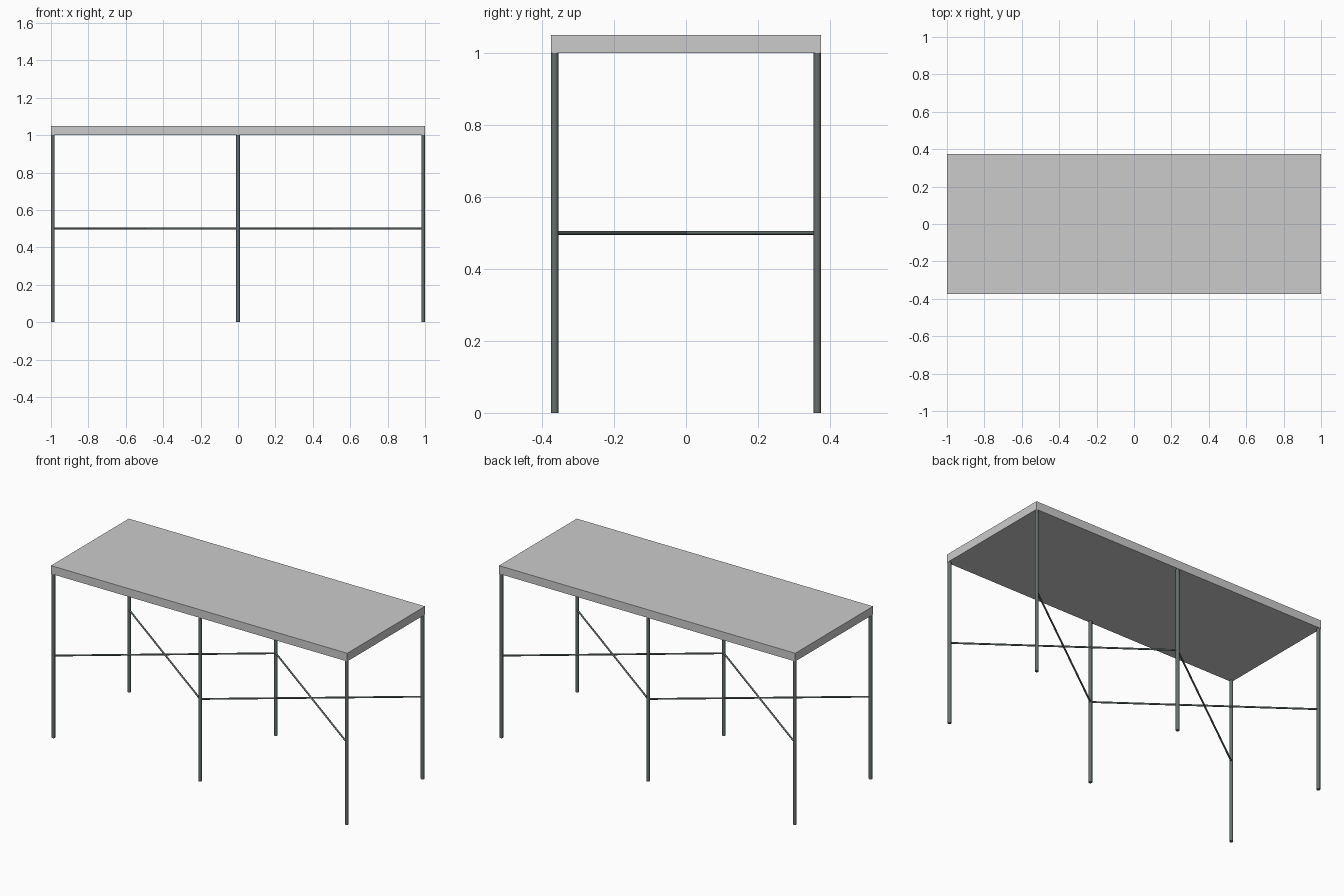
import bpy
from mathutils import Vector

if "Cube" in bpy.data.objects:
    bpy.data.objects.remove(bpy.data.objects["Cube"])

LEG_X, LEG_Y, TOP_Z = 0.99, 0.365, 1.0

metal = bpy.data.materials.new("dark_metal")
metal.diffuse_color = (0.13, 0.155, 0.155, 1)
metal.use_nodes = True
metal.node_tree.nodes["Principled BSDF"].inputs["Base Color"].default_value = metal.diffuse_color


def rod(name, a, b, radius):
    """Round bar between two points."""
    a, b = Vector(a), Vector(b)
    d = b - a
    bpy.ops.mesh.primitive_cylinder_add(vertices=24, radius=radius, depth=d.length,
                                        location=(a + b) / 2)
    ob = bpy.context.object
    ob.name = name
    ob.rotation_euler = d.to_track_quat('Z', 'Y').to_euler()
    ob.data.materials.append(metal)
    bpy.ops.object.shade_smooth_by_angle()
    return ob


# Table top slab
bpy.ops.mesh.primitive_cube_add(size=1, location=(0, 0, TOP_Z + 0.025))
top = bpy.context.object
top.name = "table_top"
top.scale = (2, 0.75, 0.05)

# Six legs
for xn, x in (("left", -LEG_X), ("middle", 0), ("right", LEG_X)):
    for yn, y in (("front", -LEG_Y), ("back", LEG_Y)):
        rod(f"{yn}_{xn}_leg", (x, y, 0), (x, y, TOP_Z), 0.01)

# Crossed braces at half height in each bay
for xn, x in (("left", -LEG_X), ("right", LEG_X)):
    for yn, y in (("front", -LEG_Y), ("back", LEG_Y)):
        rod(f"{yn}_{xn}_brace", (x, y, 0.5), (0, -y, 0.5), 0.005)
